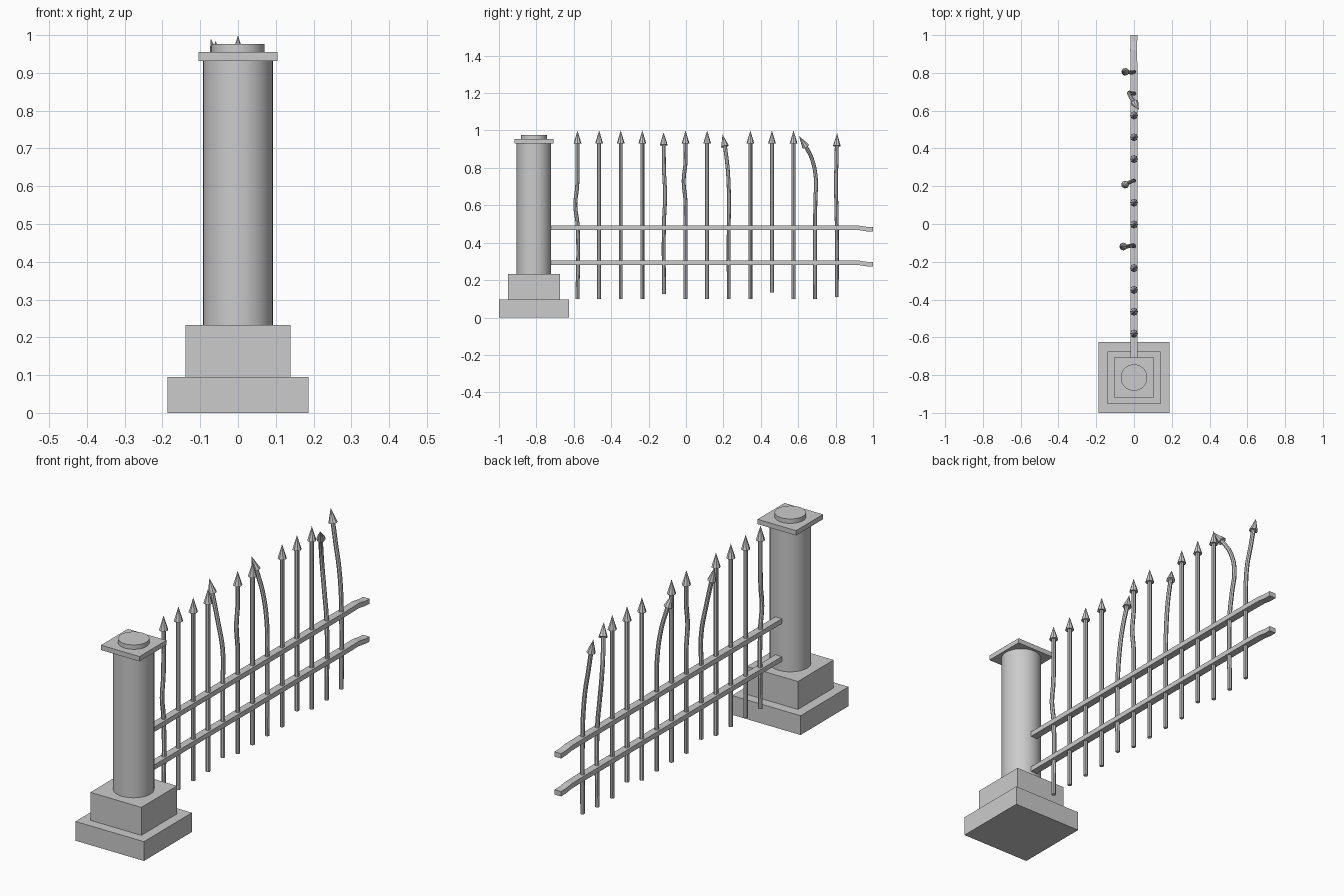
import bpy
from mathutils import Vector

if "Cube" in bpy.data.objects:
    bpy.data.objects.remove(bpy.data.objects["Cube"])

PY = -0.813  # pillar centre in y


def block(name, half, z0, z1):
    bpy.ops.mesh.primitive_cube_add(size=1, location=(0, PY, (z0 + z1) / 2))
    o = bpy.context.object
    o.name = name
    o.scale = (2 * half, 2 * half, z1 - z0)
    bpy.ops.object.transform_apply(location=False, rotation=False, scale=True)


def drum(name, r, z0, z1):
    bpy.ops.mesh.primitive_cylinder_add(vertices=48, radius=r, depth=z1 - z0,
                                        location=(0, PY, (z0 + z1) / 2))
    bpy.context.object.name = name
    bpy.ops.object.shade_smooth_by_angle()


def tube(name, pts, radius):
    # round bar following a smooth path
    cu = bpy.data.curves.new(name, 'CURVE')
    cu.dimensions = '3D'
    cu.bevel_depth = radius
    cu.bevel_resolution = 2
    cu.use_fill_caps = True
    cu.resolution_u = 5 if len(pts) > 2 else 1
    sp = cu.splines.new('BEZIER')
    sp.bezier_points.add(len(pts) - 1)
    for bp, p in zip(sp.bezier_points, pts):
        bp.co = p
        bp.handle_left_type = bp.handle_right_type = 'AUTO'
    o = bpy.data.objects.new(name, cu)
    bpy.context.collection.objects.link(o)
    bpy.ops.object.select_all(action='DESELECT')
    o.select_set(True)
    bpy.context.view_layer.objects.active = o
    bpy.ops.object.convert(target='MESH')
    bpy.ops.object.shade_smooth_by_angle()


def spear(name, base, tip):
    d = Vector(tip) - Vector(base)
    bpy.ops.mesh.primitive_cone_add(vertices=8, radius1=0.021, radius2=0, depth=d.length,
                                    location=(Vector(tip) + Vector(base)) / 2,
                                    rotation=d.to_track_quat('Z', 'Y').to_euler())
    bpy.context.object.name = name


# Pillar
block("pillar_base", 0.187, 0, 0.095)
block("pillar_plinth", 0.139, 0.095, 0.233)
drum("pillar_shaft", 0.092, 0.233, 0.931)
block("pillar_cap", 0.105, 0.931, 0.955)
drum("pillar_top_disc", 0.07, 0.955, 0.977)

# Rails: square section swept along y, with a drooping broken end
section = [(-0.018, -0.012), (0.018, -0.012), (0.018, 0.012), (-0.018, 0.012)]
path = [(-0.725, 0, 0), (0.82, 0, 0), (0.92, -0.002, 0), (0.965, -0.001, -0.007), (1.0, 0, -0.008)]
for name, z in (("lower_rail", 0.293), ("upper_rail", 0.48)):
    verts = [(x + dx, y, z + s + dz) for y, dx, dz in path for x, s in section]
    n = len(path)
    faces = [(4 * i + j, 4 * i + (j + 1) % 4, 4 * i + 4 + (j + 1) % 4, 4 * i + 4 + j)
             for i in range(n - 1) for j in range(4)]
    faces += [(0, 1, 2, 3), tuple(range(4 * n - 1, 4 * n - 5, -1))]
    me = bpy.data.meshes.new(name)
    me.from_pydata(verts, [], [f[::-1] for f in faces])
    bpy.context.collection.objects.link(bpy.data.objects.new(name, me))

# Bent bars: (x, y offset, z) points above the rails, last one is the spear tip
bent = {
    0: [(0, -0.012, 0.6), (0, -0.002, 0.7), (0, 0, 0.8), (0, 0, 0.93), (0, 0, 1)],
    4: [(-0.005, 0.006, 0.65), (-0.03, 0.0, 0.8), (-0.057, -0.001, 0.922), (-0.072, -0.002, 0.99)],
    5: [(0, 0, 0.62), (0, -0.01, 0.73), (0, 0, 0.83), (0, 0, 0.93), (0, 0, 1)],
    7: [(-0.003, 0.001, 0.65), (-0.02, -0.006, 0.8), (-0.047, -0.02, 0.915), (-0.064, -0.033, 0.98)],
    11: [(-0.012, 0.001, 0.62), (-0.026, 0.003, 0.75), (-0.018, -0.018, 0.85),
         (0.004, -0.05, 0.915), (0.026, -0.086, 0.97)],
    12: [(-0.002, -0.002, 0.6), (-0.012, -0.004, 0.72), (-0.03, -0.002, 0.82),
         (-0.046, 0, 0.917), (-0.06, 0.002, 0.985)],
}
bottoms = {4: 0.125, 9: 0.135, 12: 0.11}

# Spear-topped bars
for i in range(13):
    y = -0.58 + 0.1155 * i
    top = bent.get(i, [(0, 0, 0.93), (0, 0, 1)])
    pts = [(0, y, bottoms.get(i, 0.1))]
    if i in bent:
        pts.append((0, y, 0.5))
    pts += [(x, y + dy, z) for x, dy, z in top]
    tube(f"bar_{i}", pts[:-1], 0.0105)
    spear(f"spear_tip_{i}", pts[-2], pts[-1])
